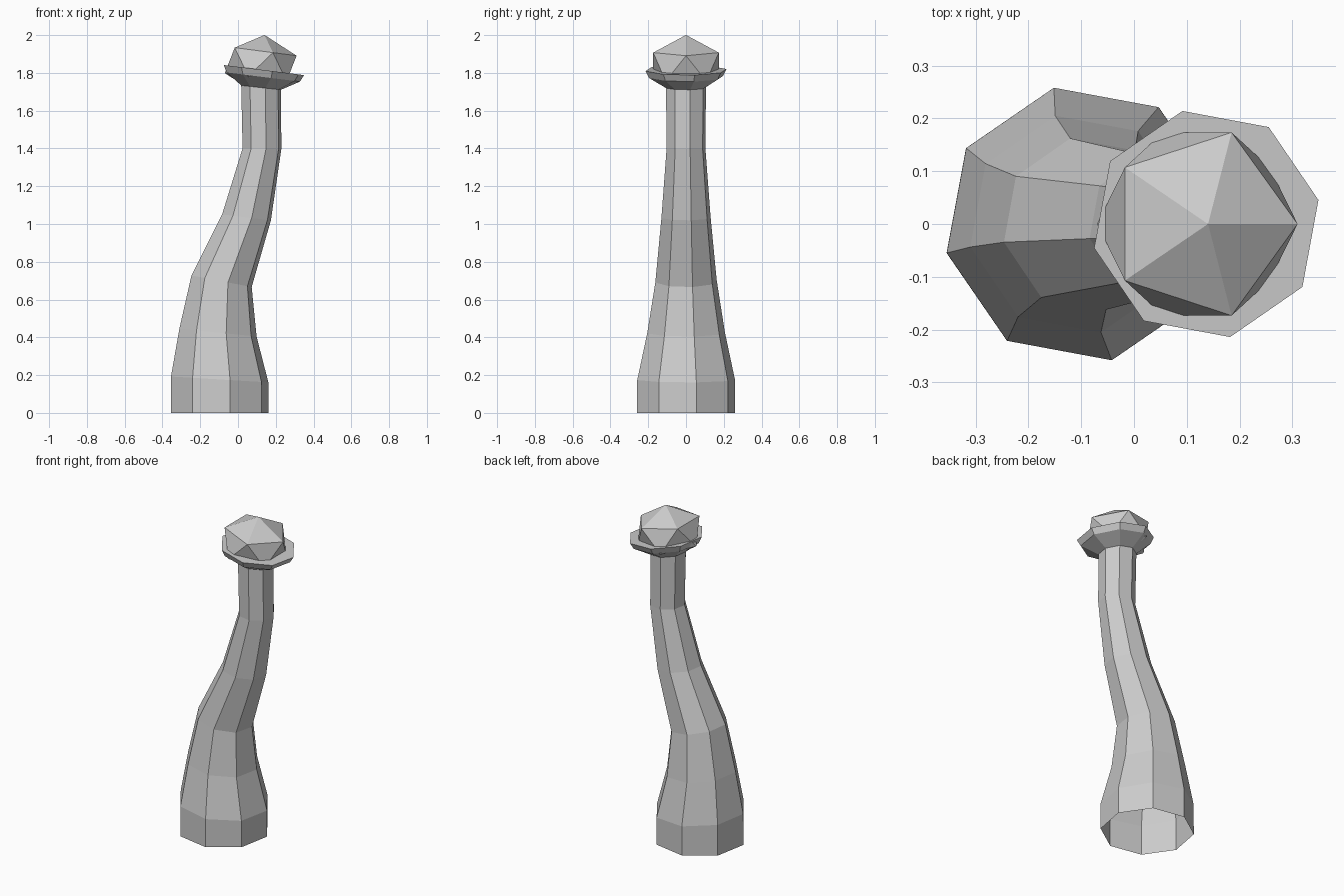
import bpy, bmesh
from math import cos, sin, tau, radians
from mathutils import Matrix, Vector

cube = bpy.data.objects.get("Cube")
if cube:
    bpy.data.objects.remove(cube, do_unlink=True)

SIDES = 8
TWIST = radians(12)

grey = bpy.data.materials.new("stone_grey")
grey.use_nodes = True
colour = (0.6, 0.6, 0.6, 1)
grey.diffuse_color = colour
grey.node_tree.nodes["Principled BSDF"].inputs["Base Color"].default_value = colour


def add_object(name, bm):
    mesh = bpy.data.meshes.new(name)
    bm.to_mesh(mesh)
    bm.free()
    mesh.materials.append(grey)
    obj = bpy.data.objects.new(name, mesh)
    bpy.context.collection.objects.link(obj)
    return obj


def loft(name, rings, cap=False):
    """Skin tilted octagons given as (centre x, centre z, radius, tilt)."""
    bm = bmesh.new()
    loops = []
    for x, z, r, tilt in rings:
        place = Matrix.Translation((x, 0, z)) @ Matrix.Rotation(tilt, 4, 'Y')
        angles = [TWIST + tau * i / SIDES for i in range(SIDES)]
        loops.append([bm.verts.new(place @ Vector((r * cos(a), r * sin(a), 0)))
                      for a in angles])
    for low, high in zip(loops, loops[1:]):
        for i in range(SIDES):
            j = (i + 1) % SIDES
            bm.faces.new((low[i], low[j], high[j], high[i]))
    if cap:
        bm.faces.new(loops[-1])
    return add_object(name, bm)


# Curved stem, open underneath
neck = (0.122, 1.722, 0.108, 0.11)
loft("stem", [
    (-0.097, 0.0, 0.264, 0),
    (-0.097, 0.177, 0.264, 0.06),
    (-0.106, 0.425, 0.210, 0.10),
    (-0.087, 0.697, 0.166, 0.19),
    (0.045, 1.035, 0.133, 0.12),
    (0.127, 1.400, 0.105, 0.01),
    neck,
])

# Flat-topped saucer with a bevelled rim
loft("saucer", [
    neck,
    (0.134, 1.778, 0.200, 0.125),
    (0.137, 1.815, 0.219, 0.125),
], cap=True)

# Flattened, tilted gem resting in the saucer
bm = bmesh.new()
bmesh.ops.create_icosphere(
    bm, subdivisions=1, radius=0.204,
    matrix=Matrix.Translation((0.12, 0, 1.845))
    @ Matrix.Rotation(0.13, 4, 'Y') @ Matrix.Diagonal((1, 1, 0.77, 1)))
add_object("gem", bm)
